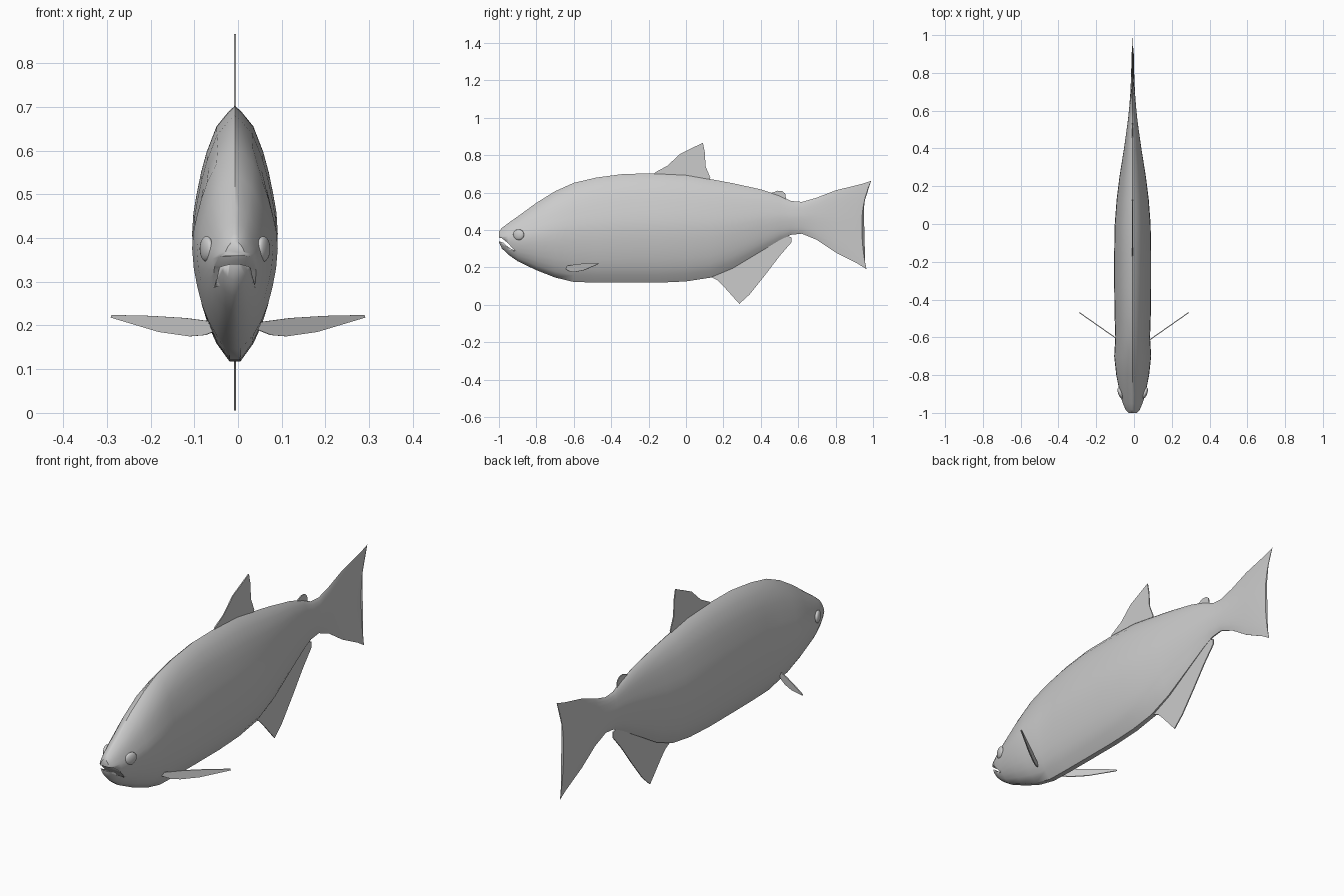
import bpy, bmesh, math
from mathutils import Vector

default_cube = bpy.data.objects.get("Cube")
if default_cube:
    bpy.data.objects.remove(default_cube, do_unlink=True)

MIDDLE = -0.007  # the body sits slightly off the fin centre

grey = bpy.data.materials.new("plain grey")
grey.use_nodes = True
grey.diffuse_color = (0.6, 0.6, 0.6, 1)
grey.node_tree.nodes["Principled BSDF"].inputs["Base Color"].default_value = (0.6, 0.6, 0.6, 1)


def finish(name, bm, angle=40):
    """Turn a bmesh into a smooth shaded object with the grey material."""
    bmesh.ops.recalc_face_normals(bm, faces=bm.faces)
    mesh = bpy.data.meshes.new(name)
    bm.to_mesh(mesh)
    bm.free()
    mesh.materials.append(grey)
    part = bpy.data.objects.new(name, mesh)
    bpy.context.collection.objects.link(part)
    smooth(part, angle)
    return part


def smooth(part, angle):
    bpy.ops.object.select_all(action="DESELECT")
    part.select_set(True)
    bpy.context.view_layer.objects.active = part
    bpy.ops.object.shade_smooth_by_angle(angle=math.radians(angle))


def plate(name, outline, place, thickness):
    """Extrude a flat outline; place maps each outline point into space."""
    bm = bmesh.new()
    half = Vector(thickness) / 2
    sides = [[bm.verts.new(Vector(place(*p)) + half * s) for p in outline] for s in (-1, 1)]
    for side in sides:
        bm.faces.new(side)
    for i in range(len(outline)):
        j = (i + 1) % len(outline)
        bm.faces.new((sides[0][i], sides[0][j], sides[1][j], sides[1][i]))
    return finish(name, bm, 30)


def upright(y, z):
    return (MIDDLE, y, z)


# Body stations: position along y, top, bottom, half width
stations = [
    (-1.0, .393, .335, .022), (-.985, .41, .302, .037), (-.95, .437, .268, .052),
    (-.9, .472, .233, .067), (-.8, .545, .185, .087), (-.7, .607, .146, .098),
    (-.6, .652, .122, .092), (-.48, .68, .119, .096), (-.33, .7, .118, .098),
    (-.15, .702, .118, .098), (0, .695, .125, .095), (.13, .672, .145, .085),
    (.25, .65, .195, .07), (.4, .617, .285, .046), (.5, .585, .345, .032),
    (.56, .555, .374, .024), (.62, .55, .38, .018), (.7, .573, .347, .012),
    (.8, .612, .28, .008), (.9, .645, .22, .006), (.94, .663, .19, .002),
]
# Cross-section: height fraction and width fraction
section = [(0, .13), (.07, .43), (.14, .62), (.22, .77), (.31, .88), (.4, .96), (.5, 1),
           (.58, .97), (.65, .9), (.74, .79), (.82, .66), (.92, .43), (.98, .14)]

bm = bmesh.new()
rings = []
for y, top, bottom, width in stations:
    outline = [(t, w) for t, w in section] + [(1, 0)] + [(t, -w) for t, w in reversed(section)]
    ring = []
    for t, w in outline:
        # The tail's trailing edge sweeps back toward both tips
        sweep = max(0, (y - .8) / .14) * abs(2 * t - 1) ** 2.2 * (.05 if t > .5 else .025)
        ring.append(bm.verts.new((MIDDLE + w * width, y + sweep, bottom + t * (top - bottom))))
    rings.append(ring)
for a, b in zip(rings, rings[1:]):
    for i in range(len(a)):
        j = (i + 1) % len(a)
        bm.faces.new((a[i], a[j], b[j], b[i]))
bm.faces.new(rings[0])
bm.faces.new(rings[-1])
body = finish("body_and_tail", bm, 45)

# Mouth: a drooping wedge cut from the head
mouth = [(-1.03, .366), (-.985, .356), (-.955, .333), (-.915, .288), (-.95, .308),
         (-.975, .331), (-1.03, .351)]
cutter = plate("mouth_cutter", mouth, upright, (.4, 0, 0))
cutter.hide_render = True
cutter.hide_viewport = True
cut = body.modifiers.new("mouth", "BOOLEAN")
cut.operation = "DIFFERENCE"
cut.solver = "EXACT"
cut.object = cutter
bpy.context.view_layer.objects.active = body
bpy.ops.object.modifier_apply(modifier=cut.name)
bpy.data.objects.remove(cutter, do_unlink=True)

# Upright fins along the midline
fins = {
    "dorsal_fin": [(-.18, .69), (-.165, .708), (-.1, .743), (-.03, .808), (.09, .866),
                   (.1, .82), (.105, .74), (.13, .68), (.12, .65), (-.14, .66)],
    "rear_top_fin": [(.45, .595), (.49, .61), (.515, .608), (.53, .595), (.535, .565),
                     (.5, .56), (.46, .58)],
    "belly_rear_fin": [(.13, .15), (.17, .13), (.2, .1), (.285, .005), (.34, .055), (.42, .155),
                       (.5, .26), (.565, .335), (.565, .36), (.52, .375), (.4, .31), (.25, .22)],
}
for name, outline in fins.items():
    plate(name, outline, upright, (.005, 0, 0))

# Side fins and eyes, one per side
side_fin = [(.045, .19), (.075, .178), (.11, .175), (.18, .185), (.29, .218), (.288, .224),
            (.2, .222), (.12, .217), (.045, .207)]
for side, label in ((1, "left"), (-1, "right")):
    plate(label + "_side_fin", side_fin,
          lambda x, z: (side * x, -.64 + .7 * (x - .045), z), (.003 * side, -.004, 0))
    eye = bmesh.new()
    bmesh.ops.create_uvsphere(eye, u_segments=20, v_segments=12, radius=.029)
    for v in eye.verts:
        v.co = Vector((MIDDLE + side * .065 + v.co.x * .45, v.co.y - .895, v.co.z + .375))
        v.co.x += side * .3 * (v.co.y + .895)
    finish(label + "_eye", eye, 60)
